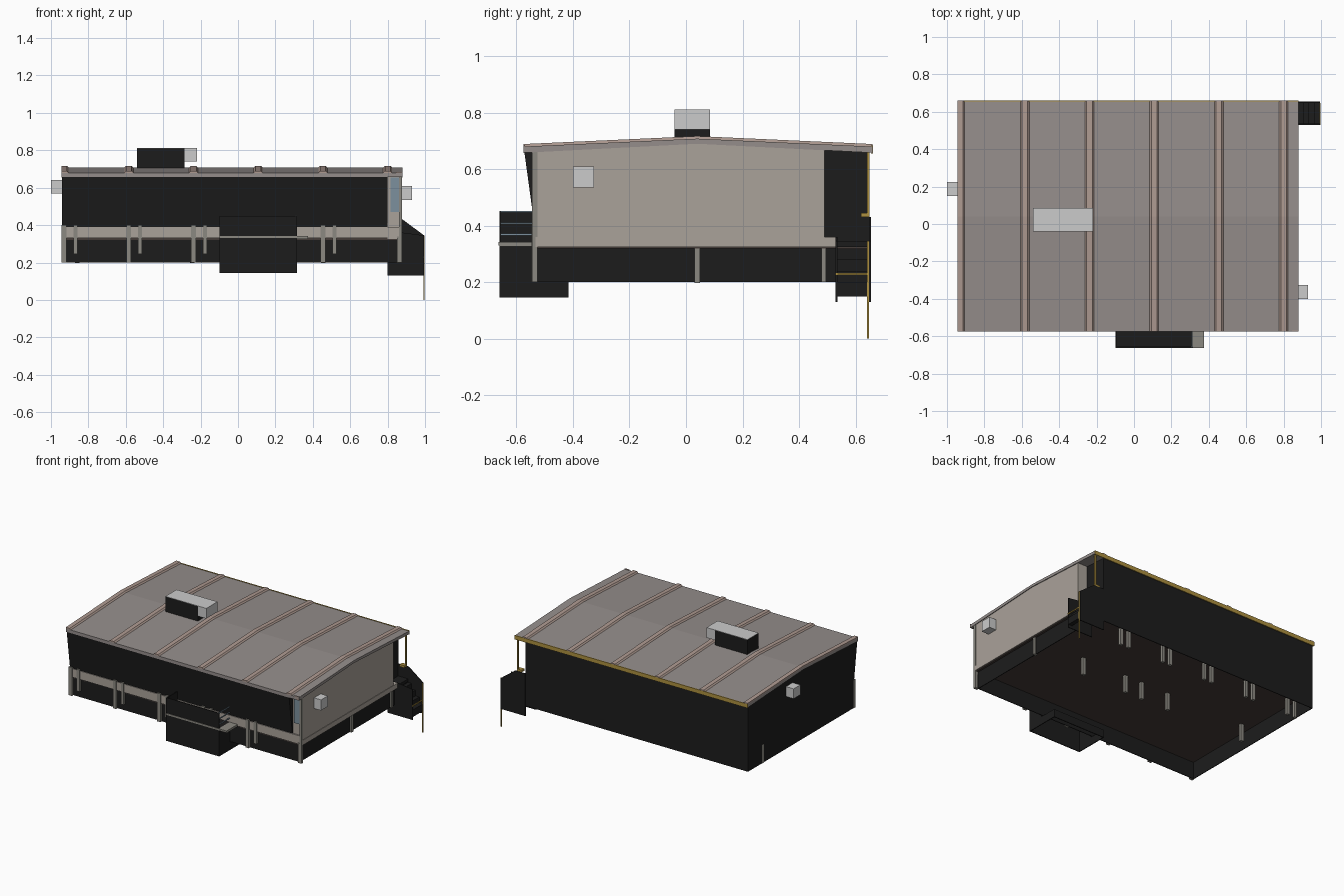
import bpy, bmesh
from mathutils import Vector

if "Cube" in bpy.data.objects:
    bpy.data.objects.remove(bpy.data.objects["Cube"])

def mat(name, r, g, b):
    m = bpy.data.materials.new(name)
    m.diffuse_color = (r, g, b, 1)
    m.use_nodes = True
    m.node_tree.nodes["Principled BSDF"].inputs["Base Color"].default_value = m.diffuse_color
    return m

BLACK = mat("black", .012, .012, .012)
BEIGE = mat("beige", .40, .36, .32)
ROOF = mat("roof_grey", .30, .27, .26)
PINK = mat("rib_pink", .42, .32, .28)
POST = mat("post_grey", .26, .25, .22)
BROWN = mat("floor_brown", .06, .045, .04)
GOLD = mat("gold", .42, .28, .05)
BLUE = mat("blue_grey", .2, .28, .34)
LIGHT = mat("light_grey", .55, .55, .55)

def prism(name, pts, a, b, m, axis='x'):
    """Extrude a (y,z) profile along x, or an (x,z) profile along y."""
    bm = bmesh.new()
    put = (lambda p, t: (t, p[0], p[1])) if axis == 'x' else (lambda p, t: (p[0], t, p[1]))
    f = bm.faces.new([bm.verts.new(put(p, a)) for p in pts])
    ext = bmesh.ops.extrude_face_region(bm, geom=[f])
    vs = [v for v in ext['geom'] if isinstance(v, bmesh.types.BMVert)]
    bmesh.ops.translate(bm, verts=vs, vec=Vector((b - a, 0, 0) if axis == 'x' else (0, b - a, 0)))
    bmesh.ops.recalc_face_normals(bm, faces=bm.faces)
    me = bpy.data.meshes.new(name)
    bm.to_mesh(me)
    bm.free()
    ob = bpy.data.objects.new(name, me)
    bpy.context.collection.objects.link(ob)
    if m:
        me.materials.append(m)
    return ob

def box(name, x0, x1, y0, y1, z0, z1, m):
    return prism(name, [(y0, z0), (y1, z0), (y1, z1), (y0, z1)], x0, x1, m)

# Main hall with outward-leaning front glazing, and the narrower right end bay
prism("hall_body", [(-.535, .33), (-.535, .39), (-.572, .66), (.04, .69), (.65, .66), (.65, .33)],
      -.94, .80, BLACK)
prism("right_gable_wall", [(-.53, .33), (-.53, .665), (.04, .69), (.49, .668), (.49, .33)],
      .80, .875, BEIGE)
box("gable_sill", .80, .878, -.532, .53, .325, .36, BEIGE)
box("front_band", -.94, .86, -.54, -.53, .33, .39, BEIGE)
box("corner_window", .815, .86, -.538, -.528, .47, .655, BLUE)
box("front_corner_post", .862, .878, -.545, -.525, .2, .665, POST)
box("floor", -.935, .87, -.53, .645, .32, .335, BROWN)

# Foundation skirt, open underneath
box("front_skirt", -.935, .86, -.53, -.525, .2, .33, BLACK)
box("right_skirt", .85, .855, -.53, .53, .2, .325, BLACK)
box("left_skirt", -.94, -.935, -.535, .65, .2, .33, BLACK)
box("back_skirt", -.94, .80, .645, .65, .2, .33, BLACK)

# Gabled roof with a thin fascia and gold back edge
X0, X1 = -.945, .88
prism("roof", [(-.575, .658), (.04, .69), (.66, .658), (.66, .68), (.04, .708), (-.575, .68)],
      X0, X1, ROOF)
box("back_gutter", X0, X1, .655, .661, .655, .683, GOLD)

# Raised roof ribs with sloped sides, following the gable
def rib(i, x):
    bm = bmesh.new()
    rows = []
    for y, z in ((-.575, .678), (.04, .706), (.66, .678)):
        rows.append([bm.verts.new((min(max(x + dx, X0), X1), y, z + dz))
                     for dx, dz in ((-.026, 0), (-.015, .011), (.015, .011), (.026, 0))])
    for a, b in zip(rows, rows[1:]):
        for k in range(4):
            bm.faces.new((a[k], a[(k + 1) % 4], b[(k + 1) % 4], b[k]))
    bm.faces.new(rows[0])
    bm.faces.new(rows[-1])
    bmesh.ops.recalc_face_normals(bm, faces=bm.faces)
    me = bpy.data.meshes.new(f"roof_rib_{i}")
    bm.to_mesh(me)
    bm.free()
    me.materials.append(PINK)
    bpy.context.collection.objects.link(bpy.data.objects.new(me.name, me))

for i in range(6):
    rib(i, -.93 + i * .346)
box("right_roof_edge", .845, .88, -.575, -.57, .66, .685, PINK)

# Rooftop unit with overhanging hood
box("roof_unit", -.54, -.285, -.04, .085, .69, .81, BLACK)
box("roof_unit_hood", -.285, -.22, -.04, .085, .74, .81, LIGHT)
box("roof_unit_top", -.54, -.22, -.04, .085, .808, .812, LIGHT)

# Wall boxes on both ends
box("right_wall_box", .87, .93, -.40, -.325, .535, .61, LIGHT)
box("left_wall_box", -1.0, -.935, .15, .225, .57, .64, LIGHT)

# Paired front and back posts under each rib, plus middle row
for i in range(6):
    x = -.93 + i * .346
    if i < 5:
        box(f"front_post_{i}", x - .013, x + .013, -.547, -.527, .2, .40, POST)
        box(f"front_short_post_{i}", x + .05, x + .072, -.547, -.53, .245, .40, POST)
        box(f"back_short_post_{i}", x + .05, x + .072, .475, .495, .2, .33, POST)
    box(f"back_post_{i}", x - .012, x + .012, .475, .495, .2, .33, POST)
for i, x in enumerate((-.86, -.245, -.03, .105, .455, .855)):
    box(f"middle_post_{i}", x - .012, x + .012, .03, .05, .198, .33, POST)
box("right_front_post", .85, .87, -.545, -.525, .2, .34, POST)
box("right_back_post", .85, .865, .48, .495, .2, .33, POST)

# Front porch: base panels, deck, parapet and end railing
box("porch_front_panel", -.10, .315, -.66, -.654, .145, .45, BLACK)
box("porch_left_panel", -.10, -.094, -.66, -.54, .145, .45, BLACK)
box("porch_right_base", .309, .315, -.66, -.54, .145, .33, BLACK)
box("porch_back_base", -.10, .315, -.421, -.415, .145, .2, BLACK)
for n, x in (("left", -.10), ("right", .309)):
    box(f"porch_{n}_footing", x, x + .006, -.66, -.415, .145, .2, BLACK)
box("porch_deck", -.094, .312, -.655, -.53, .327, .342, BLACK)
box("porch_landing", .312, .375, -.66, -.53, .327, .342, POST)
box("porch_deck_edge", -.10, .375, -.663, -.657, .33, .342, POST)
for i, z in enumerate((.37, .41, .45)):
    box(f"porch_rail_{i}", .308, .314, -.66, -.54, z - .004, z + .002, BLUE)

# Back corner entrance: side panels, steps and gold posts
side = [(.80, .13), (.995, .13), (.995, .345), (.88, .43), (.80, .43)]
prism("stair_outer_side", side, .648, .654, BLACK, 'y')
prism("stair_inner_side", [(.80, .13), (.995, .13), (.995, .345), (.88, .36), (.80, .36)],
      .53, .536, BLACK, 'y')
for i in range(4):
    box(f"stair_step_{i}", .875 + i * .03, .905 + i * .03, .536, .648,
        .27 - i * .04, .32 - i * .04, BLACK)
box("corner_platform", .80, .878, .49, .65, .325, .345, BLACK)
box("corner_post", .858, .868, .64, .65, .43, .665, GOLD)
box("corner_post_foot", .83, .868, .62, .65, .43, .445, GOLD)
box("stair_rail_post", .992, .998, .64, .648, 0, .345, GOLD)
box("stair_cross_bar", .992, .998, .53, .645, .225, .233, GOLD)
